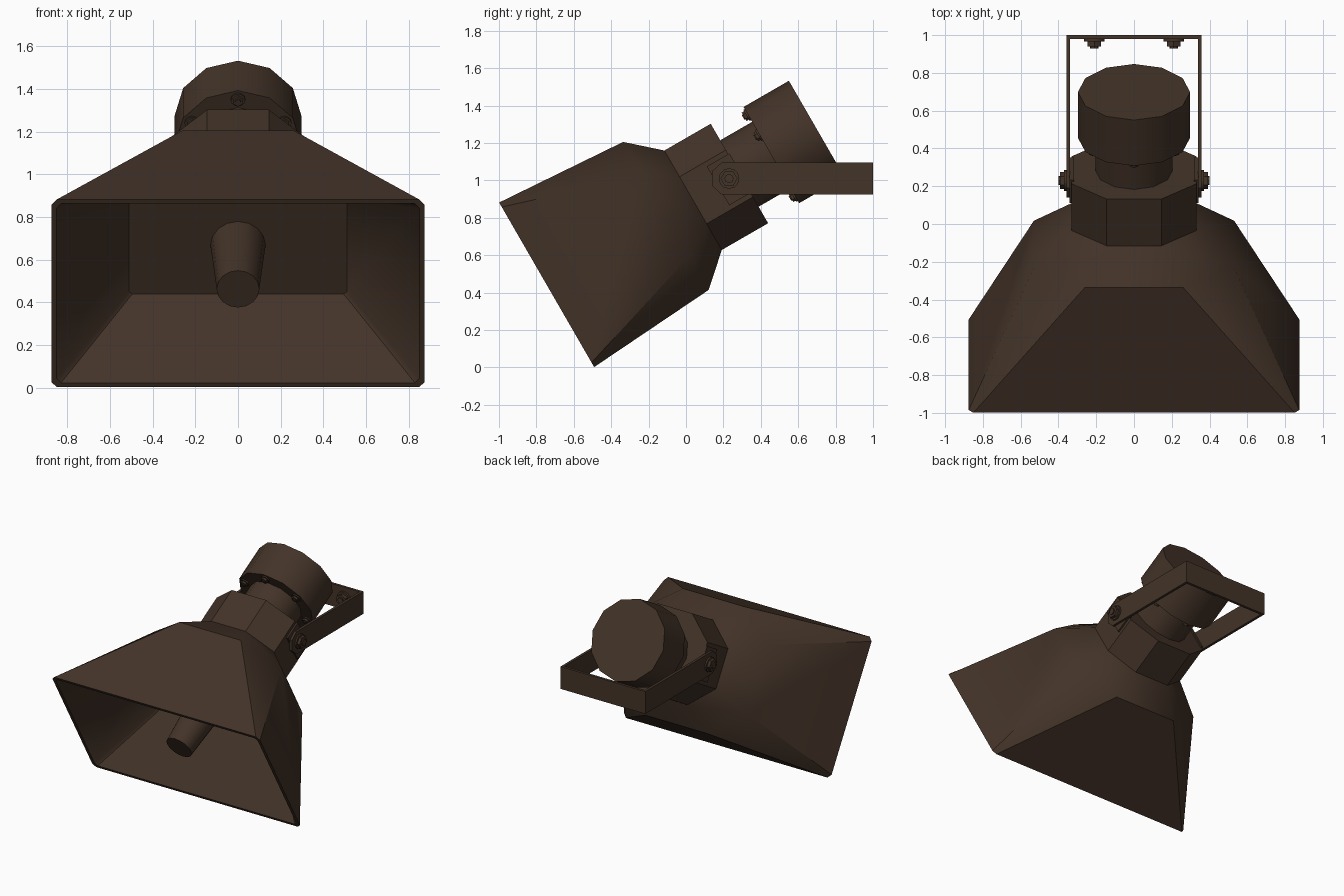
import bpy, bmesh, math
from mathutils import Matrix, Vector

if "Cube" in bpy.data.objects:
    bpy.data.objects.remove(bpy.data.objects["Cube"])

brown = bpy.data.materials.new("dark_brown_paint")
brown.diffuse_color = (0.056, 0.033, 0.021, 1)
brown.use_nodes = True
brown.node_tree.nodes["Principled BSDF"].inputs["Base Color"].default_value = brown.diffuse_color

# Horn frame: local x = sideways, y = up across the mouth, z = back along the tilted axis
C, S = math.cos(math.radians(30)), 0.5
HORN = Matrix(((1, 0, 0, 0), (0, -S, C, -0.745), (0, C, S, 0.442), (0, 0, 0, 1)))


def loft(name, rings, matrix=HORN):
    """Closed solid through rings of (points2d, depth), capped at both ends."""
    bm = bmesh.new()
    loops = [[bm.verts.new(matrix @ Vector((x, y, d))) for x, y in pts] for pts, d in rings]
    n = len(loops[0])
    for a, b in zip(loops, loops[1:]):
        for i in range(n):
            j = (i + 1) % n
            bm.faces.new((a[i], a[j], b[j], b[i]))
    bm.faces.new(loops[0])
    bm.faces.new(loops[-1])
    bmesh.ops.recalc_face_normals(bm, faces=bm.faces)
    me = bpy.data.meshes.new(name)
    bm.to_mesh(me)
    bm.free()
    me.materials.append(brown)
    ob = bpy.data.objects.new(name, me)
    bpy.context.collection.objects.link(ob)
    return ob


def octo(x1, y1, x2, y2):
    """Eight-sided ring: (x1, y1) on the top edge, (x2, y2) on the side edge."""
    return [(x1, y1), (x2, y2), (x2, -y2), (x1, -y1),
            (-x1, -y1), (-x2, -y2), (-x2, y2), (-x1, y1)]


def circle(r, n=12):
    return [(r * math.sin(2 * math.pi * i / n), r * math.cos(2 * math.pi * i / n)) for i in range(n)]


def box(hx, hy):
    return [(hx, hy), (hx, -hy), (-hx, -hy), (-hx, hy)]


def bolt(name, matrix, washer, head, height):
    """Round washer, hexagonal nut and stud end, growing along local z."""
    loft(name + "_washer", [(circle(washer), 0), (circle(washer), height * 0.3)], matrix)
    loft(name + "_nut", [(circle(head, 6), 0), (circle(head, 6), height * 0.8)], matrix)
    loft(name + "_stud", [(circle(head * 0.55, 8), 0), (circle(head * 0.55, 8), height)], matrix)


# Flared horn shell with its hollow mouth
loft("horn", [(octo(0.145, 0.307, 0.33, 0.145), 0.904),
              (octo(0.26, 0.457, 0.53, 0.25), 0.736),
              (octo(0.85, 0.508, 0.875, 0.48), 0),
              (octo(0.83, 0.485, 0.85, 0.462), 0),
              (octo(0.495, 0.263, 0.51, 0.25), 0.45)])

# Tapered inner tube in the mouth
loft("inner_tube", [(circle(0.1, 16), 0.04), (circle(0.13, 16), 0.46)])

# Neck, connector and driver housing behind the horn
neck = octo(0.145, 0.307, 0.33, 0.145)
loft("neck", [(neck, 0.90), (neck, 1.19)])
loft("connector", [(circle(0.205), 1.18), (circle(0.205), 1.40)])
loft("driver_housing", [(circle(0.297), 1.387), (circle(0.297), 1.667)])

# Six bolts on the front rim of the housing
for i in range(6):
    a = math.radians(60 * i)
    m = HORN @ Matrix.Translation((0.25 * math.sin(a), 0.25 * math.cos(a), 1.387)) @ Matrix.Rotation(math.pi, 4, 'Y')
    bolt("housing_bolt", m, 0.034, 0.026, 0.03)

# U-shaped bracket: two arms with clipped ends and a wall plate
ARM = [(0.99, 0.925), (0.19, 0.925), (0.14, 0.97), (0.14, 1.05), (0.19, 1.095), (0.99, 1.095)]
YZ = Matrix(((0, 0, 1, 0), (1, 0, 0, 0), (0, 1, 0, 0), (0, 0, 0, 1)))
for s in (-1, 1):
    loft("bracket_arm", [(ARM, s * 0.338), (ARM, s * 0.358)], YZ)
    # Pad on the neck under each arm
    pad = HORN @ Matrix.Translation((s * 0.33, 0, 1.128))
    loft("pivot_pad", [(box(0.012, 0.12), -0.07), (box(0.012, 0.12), 0.07)], pad)
    # Pivot bolt and wall plate bolt
    bolt("pivot_bolt", Matrix.Translation((s * 0.357, 0.23, 1.01)) @ Matrix.Rotation(s * math.pi / 2, 4, 'Y'),
         0.055, 0.045, 0.042)
    bolt("plate_bolt", Matrix.Translation((s * 0.21, 0.98, 1.01)) @ Matrix.Rotation(math.pi / 2, 4, 'X'),
         0.055, 0.042, 0.05)
loft("bracket_plate", [(box(0.358, 0.01), 0.925), (box(0.358, 0.01), 1.095)],
     Matrix.Translation((0, 0.99, 0)))

# Smooth the round parts, keeping corners sharp
bpy.ops.object.select_all(action='SELECT')
bpy.context.view_layer.objects.active = bpy.data.objects["horn"]
bpy.ops.object.shade_smooth_by_angle(angle=math.radians(35))
